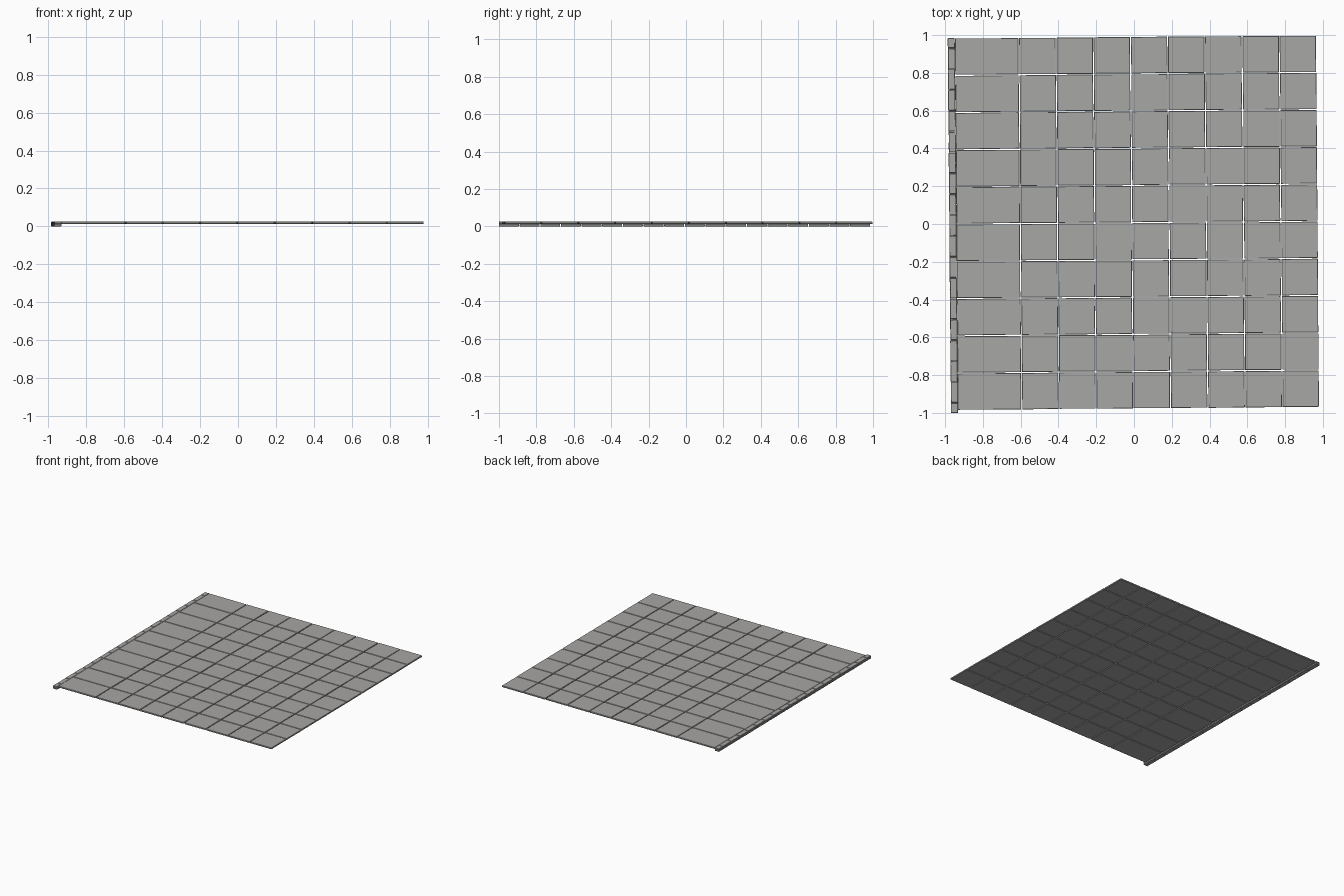
import bpy, bmesh, math, random
from mathutils import Matrix

if "Cube" in bpy.data.objects:
    bpy.data.objects.remove(bpy.data.objects["Cube"])
random.seed(4)

TURN = Matrix.Rotation(0.0082, 4, 'Z')   # the whole patio sits slightly askew
stone = bpy.data.materials.new("grey_stone")
stone.diffuse_color = (0.39, 0.385, 0.375, 1)
stone.use_nodes = True
stone.node_tree.nodes["Principled BSDF"].inputs["Base Color"].default_value = stone.diffuse_color


def slabs(name, boxes):
    """One object from boxes: (centre x, y, z, size x, y, z, spin)."""
    bm = bmesh.new()
    for x, y, z, sx, sy, sz, spin in boxes:
        m = (TURN @ Matrix.Translation((x, y, z)) @ Matrix.Rotation(spin, 4, 'Z')
             @ Matrix.Diagonal((sx, sy, sz, 1)))
        bmesh.ops.create_cube(bm, size=1, matrix=m)
    # small worn chamfer on every stone
    bmesh.ops.bevel(bm, geom=bm.edges[:], offset=0.0015, segments=1,
                    affect='EDGES', profile=0.5)
    me = bpy.data.meshes.new(name)
    bm.to_mesh(me)
    bm.free()
    me.materials.append(stone)
    ob = bpy.data.objects.new(name, me)
    bpy.context.collection.objects.link(ob)
    return ob


def jit(a):
    return random.uniform(-a, a)


# Paving tiles: one wide column beside the edging, then eight square columns
pitch, gap = 0.197, 0.005
edges = [-0.942] + [-0.602 + pitch * i for i in range(9)]
tiles = []
for x0, x1 in zip(edges, edges[1:]):
    for r in range(10):
        y = (r - 4.5) * pitch + 0.007
        tiles.append(((x0 + x1) / 2 + jit(0.0007), y + jit(0.0007), 0.0188,
                      x1 - x0 - gap, pitch - gap, 0.012, jit(0.008)))
slabs("paving_tiles", tiles)


# Edging bricks: two courses in running bond
def course(z, breaks):
    out = []
    for a, b in zip(breaks, breaks[1:]):
        out.append((-0.959 + jit(0.001), (a + b) / 2, z,
                    0.037, b - a - 0.004, 0.012, jit(0.008)))
    return out


brick = 1.988 / 18
lower = [-0.994 + brick * i for i in range(19)]
upper = [-0.994] + [-0.994 + brick * (i + 0.5) for i in range(18)] + [0.994]
slabs("edging_lower_course", course(0.006, lower))
slabs("edging_upper_course", course(0.0188, upper))
